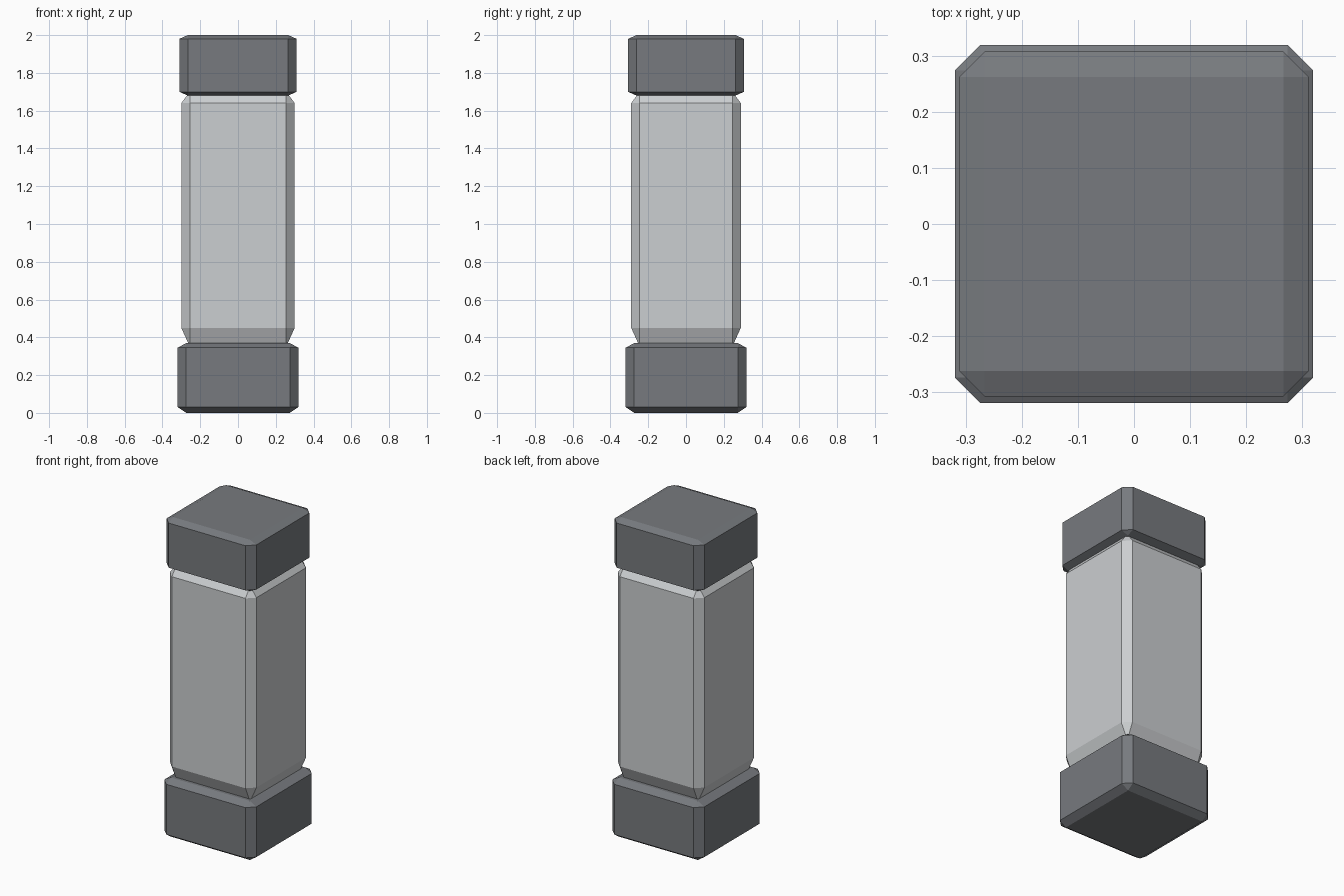
import bpy, bmesh
from mathutils import Vector

default = bpy.data.objects.get("Cube")
if default:
    bpy.data.objects.remove(default, do_unlink=True)


def material(name, rgb):
    mat = bpy.data.materials.new(name)
    mat.use_nodes = True
    mat.diffuse_color = (*rgb, 1)
    mat.node_tree.nodes["Principled BSDF"].inputs["Base Color"].default_value = (*rgb, 1)
    return mat


def chamfered_block(name, half, z_levels, mat, chamfer=0.045):
    """Box with every edge cut; z_levels are bottom, lower side, upper side, top."""
    hx, hy = half
    bottom, low, high, top = z_levels
    bm = bmesh.new()
    # Each corner is one triangle, with a vertex on each of the three faces
    for sx in (-1, 1):
        for sy in (-1, 1):
            for end, side in ((bottom, low), (top, high)):
                bm.verts.new((sx * (hx - chamfer), sy * (hy - chamfer), end))
                bm.verts.new((sx * hx, sy * (hy - chamfer), side))
                bm.verts.new((sx * (hx - chamfer), sy * hy, side))
    bmesh.ops.convex_hull(bm, input=bm.verts[:])
    bmesh.ops.dissolve_limit(bm, angle_limit=0.01, verts=bm.verts[:], edges=bm.edges[:])
    bmesh.ops.recalc_face_normals(bm, faces=bm.faces[:])
    mesh = bpy.data.meshes.new(name)
    bm.to_mesh(mesh)
    bm.free()
    mesh.materials.append(mat)
    obj = bpy.data.objects.new(name, mesh)
    bpy.context.collection.objects.link(obj)
    return obj


dark_grey = material("dark grey", (0.185, 0.195, 0.21))
light_grey = material("light grey", (0.60, 0.62, 0.635))

# Base, long body and top cap
chamfered_block("base", (0.319, 0.319), (0, 0.03, 0.345, 0.37), dark_grey)
chamfered_block("body", (0.30, 0.29), (0.35, 0.45, 1.64, 1.70), light_grey)
chamfered_block("top_cap", (0.311, 0.307), (1.68, 1.70, 1.98, 2.0), dark_grey)
